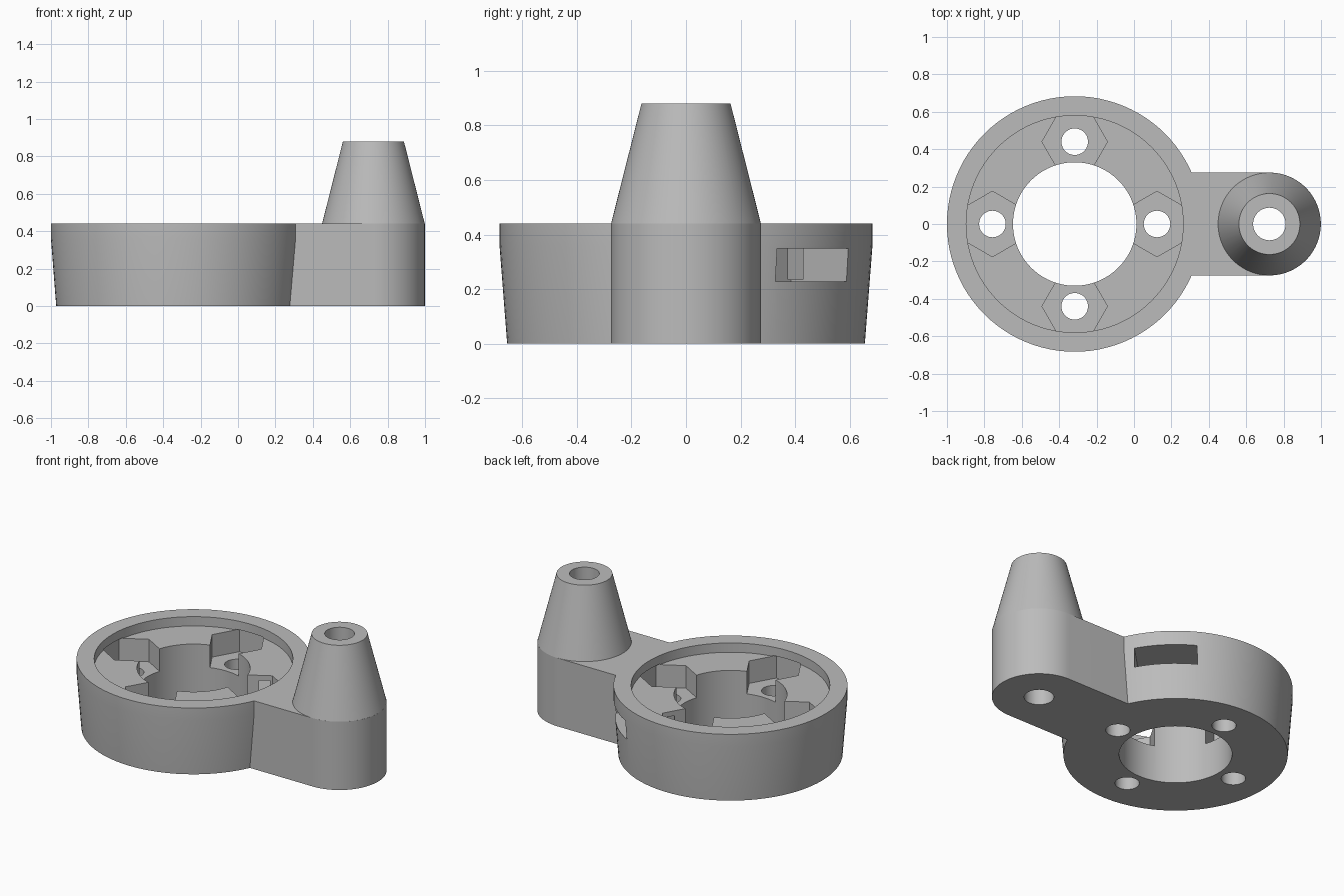
import bpy, bmesh, math
from math import cos, sin, pi

cube = bpy.data.objects.get("Cube")
if cube:
    bpy.data.objects.remove(cube, do_unlink=True)

RING_X, BOSS_X, TOP, SEG = -0.317, 0.724, 0.44, 96

grey = bpy.data.materials.new("plain_grey")
grey.use_nodes = True
grey.diffuse_color = (0.5, 0.5, 0.5, 1)
grey.node_tree.nodes["Principled BSDF"].inputs["Base Color"].default_value = (0.5, 0.5, 0.5, 1)


def loft(name, rings):
    """Closed solid through rings of equal point count, bottom to top."""
    bm = bmesh.new()
    loops = [[bm.verts.new(p) for p in ring] for ring in rings]
    for low, high in zip(loops, loops[1:]):
        for i in range(len(low)):
            j = (i + 1) % len(low)
            bm.faces.new((low[i], low[j], high[j], high[i]))
    bm.faces.new(loops[0][::-1])
    bm.faces.new(loops[-1])
    bmesh.ops.recalc_face_normals(bm, faces=bm.faces)
    mesh = bpy.data.meshes.new(name)
    bm.to_mesh(mesh)
    bm.free()
    mesh.materials.append(grey)
    obj = bpy.data.objects.new(name, mesh)
    bpy.context.collection.objects.link(obj)
    return obj


def turned(name, x, y, profile, seg=SEG, start=0.0):
    """Solid of revolution from (radius, height) pairs."""
    angles = [start + 2 * pi * i / seg for i in range(seg)]
    return loft(name, [[(x + r * cos(a), y + r * sin(a), z) for a in angles]
                       for r, z in profile])


def combine(body, other, operation):
    mod = body.modifiers.new(operation.lower(), 'BOOLEAN')
    mod.operation, mod.solver, mod.object = operation, 'EXACT', other
    bpy.ops.object.select_all(action='DESELECT')
    body.select_set(True)
    bpy.context.view_layer.objects.active = body
    bpy.ops.object.modifier_apply(modifier=mod.name)
    bpy.data.objects.remove(other, do_unlink=True)


# Tapered ring body
body = turned("ring_bracket", RING_X, 0, [(0.655, 0), (0.683, 0.36), (0.683, TOP)])

# Arm with a rounded end
half = 0.275
end = [(BOSS_X + half * cos(a), half * sin(a))
       for a in (-pi / 2 + pi * i / 48 for i in range(49))]
outline = [(0.1, -half)] + end + [(0.1, half)]
combine(body, loft("arm", [[(x, y, z) for x, y in outline] for z in (0, TOP)]), 'UNION')

# Conical boss
combine(body, turned("boss", BOSS_X, 0, [(0.2, 0.3), (0.2745, TOP), (0.163, 0.88)]), 'UNION')

# Centre bore, shallow recess and boss bore
for name, x, r, low, high in (("recess", RING_X, 0.58, 0.38, 0.6),
                              ("centre_bore", RING_X, 0.33, -0.1, 0.6),
                              ("boss_bore", BOSS_X, 0.087, -0.1, 1.0)):
    combine(body, turned(name, x, 0, [(r, low), (r, high)]), 'DIFFERENCE')

# Hexagonal nut pockets with bolt holes
for i in range(4):
    a = i * pi / 2
    x, y = RING_X + 0.44 * cos(a), 0.44 * sin(a)
    combine(body, turned("nut_pocket", x, y, [(0.175, 0.235), (0.175, 0.385)], 6, a + pi / 2),
            'DIFFERENCE')
    combine(body, turned("bolt_hole", x, y, [(0.071, -0.1), (0.071, 0.5)], 48), 'DIFFERENCE')

# Side slot, aimed diagonally at the ring centre
d = cos(pi / 4)
corners = [(0.36, -0.184), (0.8, -0.184), (0.8, 0.184), (0.36, 0.184)]
slot = [(RING_X + (r - t) * d, (r + t) * d) for r, t in corners]
combine(body, loft("side_slot", [[(x, y, z) for x, y in slot] for z in (0.227, 0.348)]),
        'DIFFERENCE')

bpy.ops.object.shade_smooth_by_angle(angle=math.radians(30))
